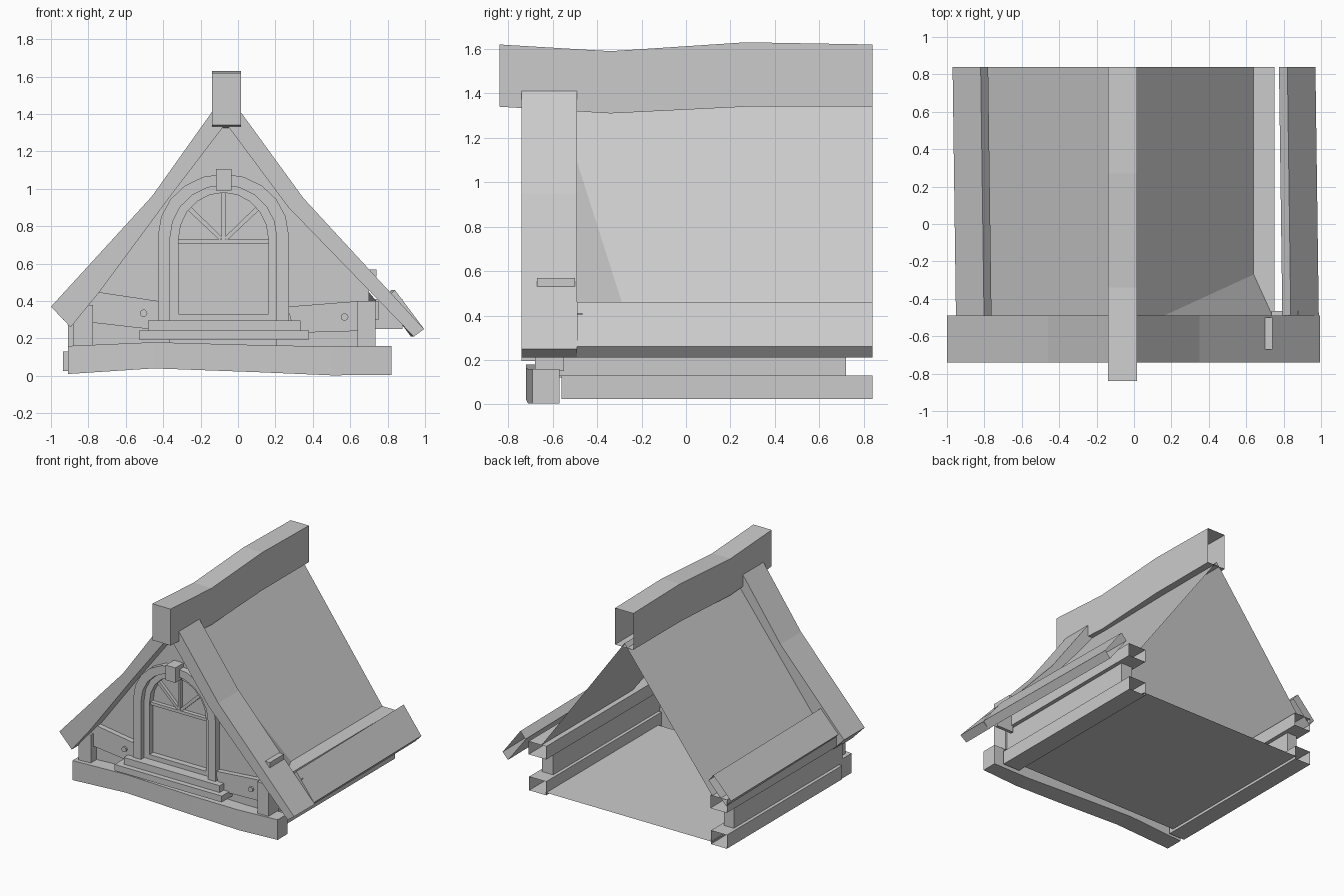
import bpy, bmesh, math

cube = bpy.data.objects.get("Cube")
if cube:
    bpy.data.objects.remove(cube, do_unlink=True)

grey = bpy.data.materials.new("plain_grey")
grey.use_nodes = True
colour = (0.6, 0.6, 0.6, 1)
grey.diffuse_color = colour
grey.node_tree.nodes["Principled BSDF"].inputs["Base Color"].default_value = colour


def finish(name, bm):
    mesh = bpy.data.meshes.new(name)
    bm.to_mesh(mesh)
    bm.free()
    mesh.materials.append(grey)
    obj = bpy.data.objects.new(name, mesh)
    bpy.context.collection.objects.link(obj)
    return obj


def loft(name, sections, open_end=False):
    """Skin a row of matching outlines; the last end can stay open."""
    bm = bmesh.new()
    rings = [[bm.verts.new(p) for p in s] for s in sections]
    n = len(rings[0])
    for r, s in zip(rings, rings[1:]):
        for i in range(n):
            j = (i + 1) % n
            bm.faces.new((r[i], r[j], s[j], s[i]))
    bm.faces.new(rings[0])
    if not open_end:
        bm.faces.new(rings[-1])
    bmesh.ops.recalc_face_normals(bm, faces=bm.faces)
    return finish(name, bm)


def prism(name, outline, front, back, open_back=False, shift=0):
    """Extrude an (x, z) outline along y, with the front end shifted in x."""
    return loft(name, [[(x + shift, front, z) for x, z in outline],
                       [(x, back, z) for x, z in outline]], open_back)


def box(name, x0, x1, front, back, z0, z1, open_back=False):
    return prism(name, [(x0, z0), (x1, z0), (x1, z1), (x0, z1)], front, back, open_back)


def sheet(name, *polygons):
    bm = bmesh.new()
    for poly in polygons:
        bm.faces.new([bm.verts.new(p) for p in poly])
    bmesh.ops.remove_doubles(bm, verts=bm.verts, dist=0.0001)
    for f in bm.faces:
        f.normal_update()
        if f.normal.z < 0:
            f.normal_flip()
    return finish(name, bm)


CX = -0.078     # window centre line


def arch(half, bottom, spring, rise):
    pts = [(CX - half, bottom)]
    for i in range(11):
        t = math.pi * (1 - i / 10)
        pts.append((CX + half * math.cos(t), spring + rise * math.sin(t)))
    return pts + [(CX + half, bottom)]


# Ridge beam, open at the rear
loft("ridge_beam", [
    [(-0.14, y, lo), (0.015, y, lo), (0.015, y, hi), (-0.14, y, hi)]
    for y, lo, hi in [(-0.84, 1.34, 1.62), (-0.34, 1.31, 1.59), (0.27, 1.34, 1.63), (0.84, 1.34, 1.62)]], True)

# Sagging front sill beam
loft("front_beam", [
    [(x, y, lo), (x, -0.57, lo), (x, -0.57, hi), (x, y, hi)]
    for x, y, lo, hi in [(-0.91, -0.71, 0.01, 0.16), (-0.45, -0.72, 0.04, 0.18), (0.1, -0.72, 0.02, 0.165),
                         (0.5, -0.71, 0.003, 0.157), (0.82, -0.69, 0.005, 0.16)]])

# Roof sheets
APEX = (-0.065, 1.37)
sheet("roof_left",
      [(APEX[0], -0.49, APEX[1]), (0.16, -0.49, 1.09), (0.64, -0.27, 0.4),
       (0.64, 0.84, 0.4), (APEX[0], 0.84, APEX[1])],
      [(0.16, -0.49, 1.09), (0.74, -0.49, 0.4), (0.64, -0.27, 0.4)])
sheet("roof_right",
      [(APEX[0], -0.49, APEX[1]), (APEX[0], 0.84, APEX[1]),
       (-0.81, 0.84, 0.4), (-0.81, -0.49, 0.4)])

# Barge boards with a kink
prism("barge_board_left", [(0.015, 1.41), (0.35, 0.95), (0.995, 0.25), (0.94, 0.21),
                           (0.27, 0.9), (-0.05, 1.33)], -0.74, -0.49)
prism("barge_board_right", [(-0.14, 1.41), (-0.46, 0.96), (-1.0, 0.37), (-0.895, 0.26),
                            (-0.74, 0.45), (-0.37, 0.95), (-0.08, 1.33)], -0.74, -0.49)
box("barge_block", 0.69, 0.74, -0.67, -0.5, 0.53, 0.57)
sheet("barge_chip", [(0.845, -0.64, 0.42), (0.89, -0.64, 0.371), (0.845, -0.535, 0.42)])

# Eave boards, slightly askew
prism("eave_board_left", [(0.775, 0.41), (0.82, 0.46), (0.97, 0.26), (0.925, 0.21)],
      -0.49, 0.84, True, 0.018)
prism("eave_board_right", [(-0.78, 0.51), (-0.82, 0.56), (-0.97, 0.4), (-0.93, 0.35)],
      -0.49, 0.84, True, 0.018)

# Side beams and walls
for side, x0, x1 in (("left", 0.6, 0.745), ("right", -0.935, -0.8)):
    box("base_beam_" + side, x0, x1, -0.56, 0.84, 0.025, 0.13, True)
    box("side_wall_" + side, x0 + 0.025, x1 - 0.025, -0.6, 0.72, 0.13, 0.3)
    box("wall_plate_" + side, x0, x1 + 0.005, -0.55, 0.84, 0.3, 0.4, True)
box("plate_end", 0.735, 0.88, -0.49, -0.465, 0.25, 0.41)
sheet("floor", [(-0.81, -0.52, 0.045), (0.61, -0.52, 0.045), (0.61, 0.84, 0.045), (-0.81, 0.84, 0.045)])
box("post_left", 0.64, 0.735, -0.68, -0.55, 0.15, 0.4)
box("post_right", -0.88, -0.775, -0.68, -0.55, 0.15, 0.38)

# Gable wall with an arched opening
opening = arch(0.285, 0.12, 0.74, 0.28)
prism("gable_wall", [(-0.85, 0.12), (-0.85, 0.34), (-0.065, 1.36), (0.27, 0.92), (0.7, 0.46),
                     (0.7, 0.12)] + opening[::-1], -0.61, -0.58)

# Window
outer = arch(0.35, 0.29, 0.75, 0.33)
inner = arch(0.285, 0.29, 0.74, 0.28)
sash_in = arch(0.24, 0.29, 0.73, 0.25)
prism("window_surround", outer + inner[::-1], -0.66, -0.57)
prism("window_sash", inner + sash_in[::-1], -0.62, -0.56)
prism("window_pane", arch(0.29, 0.12, 0.74, 0.28), -0.575, -0.56)
box("sash_bottom_rail", CX - 0.24, CX + 0.24, -0.62, -0.57, 0.28, 0.33)
box("transom", CX - 0.24, CX + 0.24, -0.605, -0.57, 0.705, 0.728)
box("mullion", CX - 0.01, CX + 0.01, -0.605, -0.57, 0.72, 0.98)
for side, s in (("left", 1), ("right", -1)):
    prism("glazing_bar_" + side, [(CX + s * x, z) for x, z in
          [(0.005, 0.74), (0.02, 0.725), (0.19, 0.885), (0.175, 0.905)]], -0.6, -0.57)
box("keystone", -0.117, -0.035, -0.71, -0.6, 0.99, 1.105)
box("window_sill", -0.48, 0.335, -0.7, -0.57, 0.243, 0.295)
box("window_step", -0.53, 0.38, -0.74, -0.57, 0.195, 0.243)

# Braces with pegs
prism("brace_right", [(-0.76, 0.45), (-0.425, 0.4), (-0.425, 0.25), (-0.52, 0.255), (-0.87, 0.295)],
      -0.65, -0.58)
prism("brace_left", [(0.265, 0.37), (0.645, 0.4), (0.645, 0.24), (0.3, 0.23)], -0.65, -0.58)
for side, x, z in (("left", 0.57, 0.315), ("right", -0.505, 0.335)):
    ring = [(x + 0.02 * math.cos(k * math.pi / 5), z + 0.02 * math.sin(k * math.pi / 5))
            for k in range(10)]
    prism("brace_peg_" + side, ring, -0.665, -0.64)
